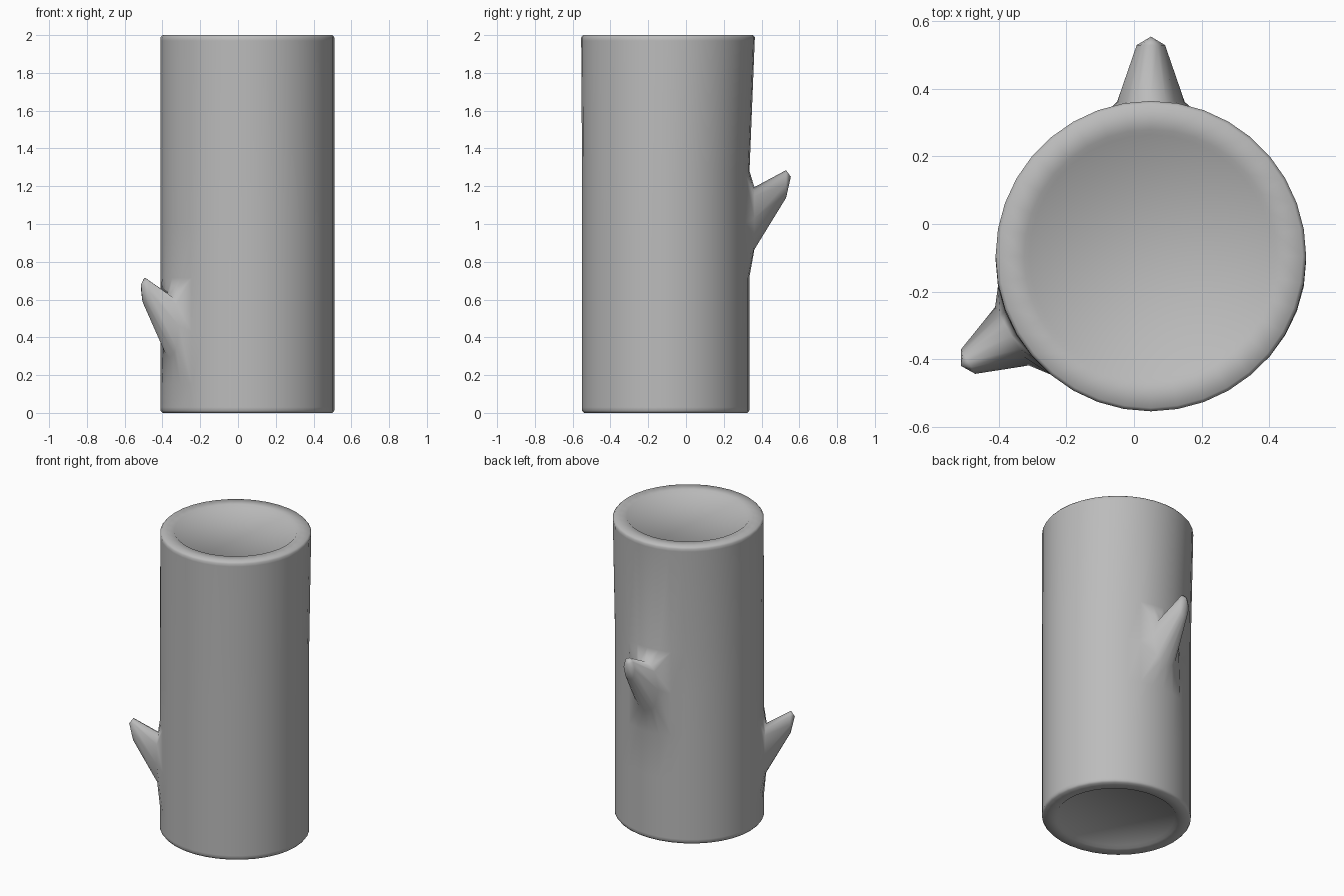
import bpy, bmesh
from math import sin, cos, radians, hypot
from mathutils import Vector

if "Cube" in bpy.data.objects:
    bpy.data.objects.remove(bpy.data.objects["Cube"])

SEG = 36
CX = 0.05

# Outline from the sunken base, up the side, to the sunken top (radius, height)
profile = [(0.36, 0.015), (0.375, 0), (0.45, 0), (0.46, 0.012), (0.46, 0.03),
           (0.46, 0.15), (0.46, 0.43), (0.46, 0.715), (0.46, 1.0), (0.46, 1.28),
           (0.46, 1.97), (0.46, 1.988), (0.45, 2), (0.375, 2), (0.36, 1.985)]


def trunk_point(r, z, angle):
    """Round at the top, slightly flattened front to back lower down."""
    t = min(max((z - 1.25) / 0.75, 0), 1)
    y_mid = -0.1075 + 0.0125 * t
    squash = 0.962 + 0.038 * t
    return (CX + r * cos(angle), y_mid + r * squash * sin(angle), z)


bm = bmesh.new()
grid = [[bm.verts.new(trunk_point(r, z, radians(360 / SEG * i))) for i in range(SEG)]
        for r, z in profile]


def band(lower, upper):
    n = len(lower)
    return [bm.faces.new((lower[i], lower[(i + 1) % n], upper[(i + 1) % n], upper[i]))
            for i in range(n)]


side = [band(a, b) for a, b in zip(grid, grid[1:])]
bm.faces.new(grid[-1])
bm.faces.new(list(reversed(grid[0])))


def branch_stub(column, row, base_r):
    """Open a patch in the bark and grow a tapering, upturned stub out of it."""
    for j in (row, row + 1):
        for i in range(column - 2, column + 2):
            bm.faces.remove(side[j][i])
    steps = ([(u, -1) for u in (-2, -1, 0, 1)] + [(2, -1), (2, 0)] +
             [(u, 1) for u in (2, 1, 0, -1)] + [(-2, 1), (-2, 0)])
    loop = [grid[row + 1 + v][column + u] for u, v in steps]
    mid_z = profile[row + 1][1]
    angle = radians(360 / SEG * column)
    out = Vector((cos(angle), sin(angle), 0))
    across = Vector((-sin(angle), cos(angle), 0))
    centre = Vector((CX, -0.095, mid_z))

    # Rings: distance out, rise, half width, half height
    for dist, rise, wide, tall in ((base_r, 0.03, 0.10, 0.165), (0.625, 0.212, 0.042, 0.073)):
        ring = []
        for u, v in steps:
            n = hypot(u / 2, v)
            ring.append(bm.verts.new(centre + out * dist + across * (wide * u / 2 / n)
                                     + Vector((0, 0, rise + tall * v / n))))
        band(loop, ring)
        loop = ring
    tip = bm.verts.new(centre + out * 0.65 + Vector((0, 0, 0.25)))
    for i, v in enumerate(loop):
        bm.faces.new((v, loop[(i + 1) % len(loop)], tip))


branch_stub(9, 7, 0.457)    # back stub
branch_stub(21, 5, 0.475)   # lower front right stub

bmesh.ops.recalc_face_normals(bm, faces=bm.faces)
for f in bm.faces:
    f.smooth = True
mesh = bpy.data.meshes.new("log")
bm.to_mesh(mesh)
bm.free()

# Plain grey over the whole log
grey = bpy.data.materials.new("plain grey")
grey.use_nodes = True
colour = (0.5, 0.5, 0.5, 1)
grey.diffuse_color = colour
grey.node_tree.nodes["Principled BSDF"].inputs["Base Color"].default_value = colour
mesh.materials.append(grey)

log = bpy.data.objects.new("log", mesh)
bpy.context.collection.objects.link(log)
